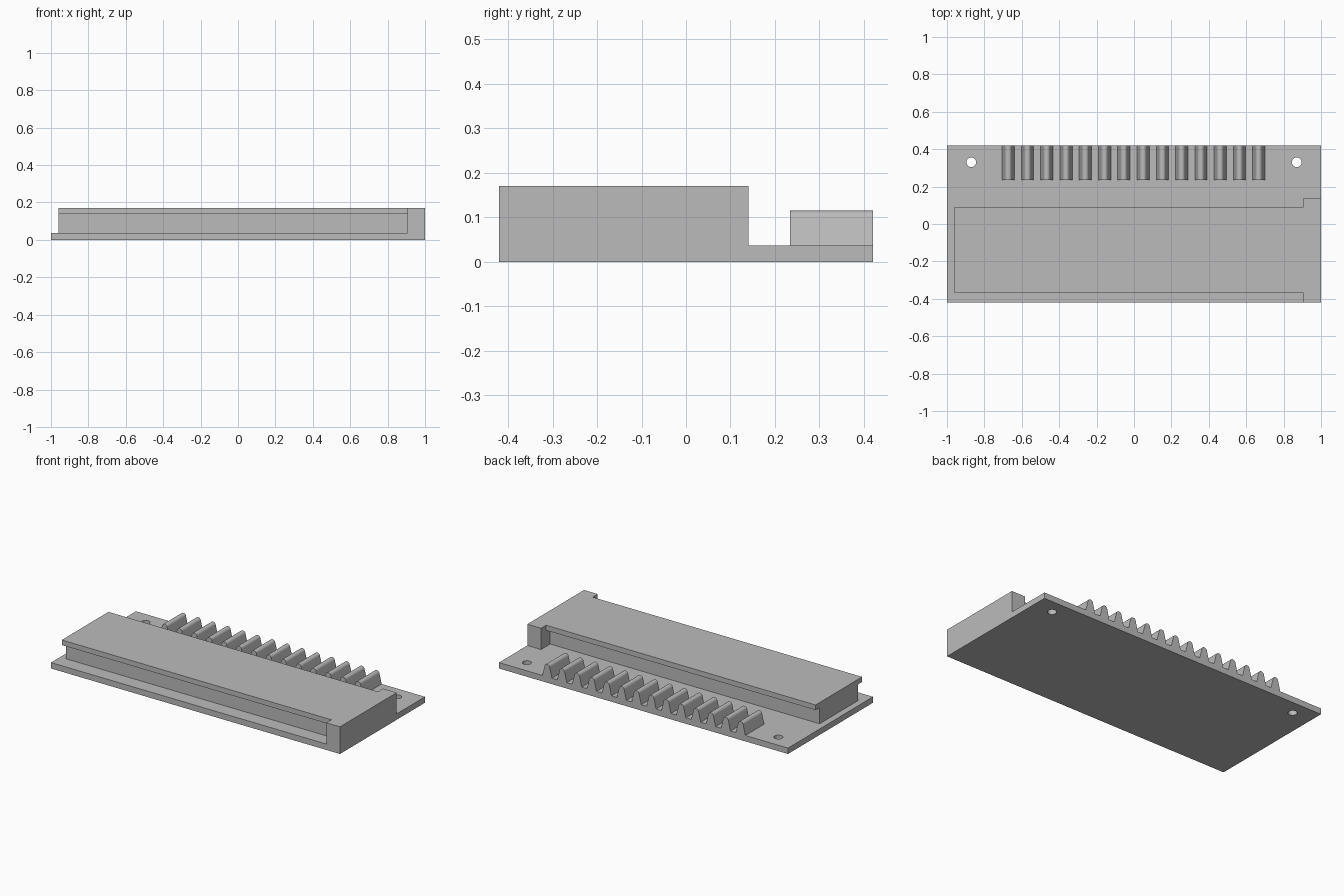
import bpy
import bmesh
from math import cos, sin, radians

cube = bpy.data.objects.get("Cube")
if cube:
    bpy.data.objects.remove(cube, do_unlink=True)

grey = bpy.data.materials.new("plain grey")
grey.use_nodes = True
colour = (0.5, 0.5, 0.5, 1)
grey.diffuse_color = colour
grey.node_tree.nodes["Principled BSDF"].inputs["Base Color"].default_value = colour


def prism(name, outline, start, end, axis="z"):
    """Extrude a closed outline: (x, y) along z, or (x, z) along y."""
    bm = bmesh.new()
    place = (lambda a, b: (a, b, start)) if axis == "z" else (lambda a, b: (a, start, b))
    face = bm.faces.new([bm.verts.new(place(a, b)) for a, b in outline])
    moved = bmesh.ops.extrude_face_region(bm, geom=[face])["geom"]
    shift = (0, 0, end - start) if axis == "z" else (0, end - start, 0)
    bmesh.ops.translate(bm, vec=shift, verts=[v for v in moved if isinstance(v, bmesh.types.BMVert)])
    bmesh.ops.recalc_face_normals(bm, faces=bm.faces)
    mesh = bpy.data.meshes.new(name)
    bm.to_mesh(mesh)
    bm.free()
    mesh.materials.append(grey)
    obj = bpy.data.objects.new(name, mesh)
    bpy.context.collection.objects.link(obj)
    return obj


def smooth(obj):
    bpy.ops.object.select_all(action="DESELECT")
    obj.select_set(True)
    bpy.context.view_layer.objects.active = obj
    bpy.ops.object.shade_smooth_by_angle(angle=radians(30))


def rect(x0, x1, y0, y1):
    return [(x0, y0), (x1, y0), (x1, y1), (x0, y1)]


def circle(x, y, r, n=32):
    return [(x + r * cos(radians(360 * i / n)), y + r * sin(radians(360 * i / n))) for i in range(n)]


PLATE, UNDER, TOP = 0.037, 0.138, 0.17

# Base plate with two through holes
base = prism("base_plate", rect(-1, 1, -0.42, 0.42), 0, PLATE)
for side, x in (("right", -0.87), ("left", 0.87)):
    cutter = prism(side + "_hole_cutter", circle(x, 0.33, 0.026), -0.05, 0.1)
    cutter.hide_render = True
    cutter.hide_set(True)
    cutter.display_type = "WIRE"
    cut = base.modifiers.new(side + " hole", "BOOLEAN")
    cut.operation = "DIFFERENCE"
    cut.solver = "EXACT"
    cut.object = cutter
smooth(base)

# T-shaped rail, running into the end block
rail = [(-0.33, PLATE), (0.05, PLATE), (0.05, UNDER), (-0.33, UNDER)]
prism("rail_web", rect(-0.96, 0.905, -0.33, 0.05), PLATE, UNDER)
prism("rail_top", rect(-0.96, 0.905, -0.37, 0.09), UNDER, TOP)
prism("end_block", rect(0.905, 1, -0.42, 0.14), PLATE, TOP)

# Row of rack teeth with rounded tips
tip = [(0.018 * cos(radians(a)), 0.097 + 0.018 * sin(radians(a))) for a in range(10, 171, 10)]
profile = [(-0.033, PLATE), (0.033, PLATE)] + tip
for i in range(14):
    x = -0.672 + i * 0.103
    tooth = prism(f"rack_tooth_{i + 1}", [(x + a, z) for a, z in profile], 0.234, 0.42, "y")
    smooth(tooth)
